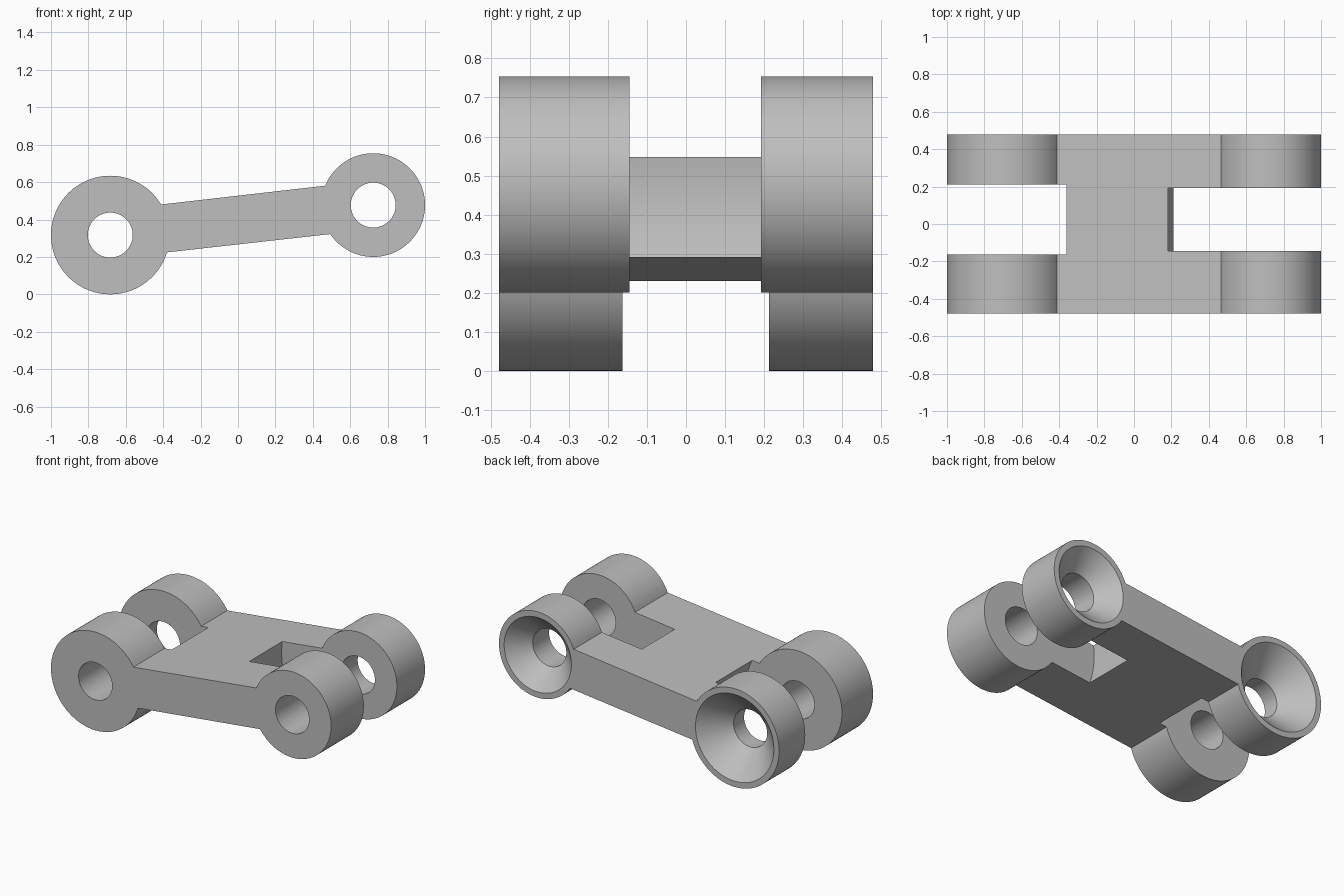
import bpy
import bmesh
from math import sin, cos, radians

cube = bpy.data.objects.get("Cube")
if cube:
    bpy.data.objects.remove(cube, do_unlink=True)

HALF_WIDTH = 0.479
BORE = 0.12
# Each end: centre x, centre z, boss radius, arc start and end, slot radius,
# slot y range, countersink radius
LARGE = dict(x=-0.683, z=0.317, r=0.317, arc=(31, 343), slot=0.365,
             gap=(-0.162, 0.212), sink=0.28)
SMALL = dict(x=0.723, z=0.477, r=0.277, arc=(-146, 158), slot=0.546,
             gap=(-0.145, 0.192), sink=0.24)

grey = bpy.data.materials.new("plain grey")
grey.use_nodes = True
GREY = (0.52, 0.52, 0.52, 1)
grey.diffuse_color = GREY
grey.node_tree.nodes["Principled BSDF"].inputs["Base Color"].default_value = GREY


def make_object(name, bm):
    bmesh.ops.recalc_face_normals(bm, faces=bm.faces[:])
    mesh = bpy.data.meshes.new(name)
    bm.to_mesh(mesh)
    bm.free()
    mesh.materials.append(grey)
    obj = bpy.data.objects.new(name, mesh)
    bpy.context.collection.objects.link(obj)
    return obj


def arc(end, radius, start, stop, count):
    """Points (x, z) around the axis of one end."""
    angles = [radians(start + (stop - start) * i / count) for i in range(count + 1)]
    return [(end["x"] + radius * cos(a), end["z"] + radius * sin(a)) for a in angles]


def lathe(name, end, rings):
    """Closed solid around the y axis of one end, from (y, radius) rings."""
    bm = bmesh.new()
    loops = [[bm.verts.new((x, y, z)) for x, z in arc(end, r, 0, 360, 96)[:-1]]
             for y, r in rings]
    for a, b in zip(loops, loops[1:]):
        for i in range(len(a)):
            j = (i + 1) % len(a)
            bm.faces.new((a[i], a[j], b[j], b[i]))
    bm.faces.new(loops[0])
    bm.faces.new(loops[-1])
    return make_object(name, bm)


# Link body: two bosses joined by a sloping web
bm = bmesh.new()
outline = (arc(LARGE, LARGE["r"], *LARGE["arc"], 96)
           + arc(SMALL, SMALL["r"], *SMALL["arc"], 96))
face = bm.faces.new([bm.verts.new((x, -HALF_WIDTH, z)) for x, z in outline])
sides = bmesh.ops.extrude_face_region(bm, geom=[face], use_keep_orig=True)["geom"]
bmesh.ops.translate(bm, vec=(0, 2 * HALF_WIDTH, 0),
                    verts=[v for v in sides if isinstance(v, bmesh.types.BMVert)])
link = make_object("link_body", bm)

# Cutters: a round-ended slot and a countersunk bore at each end
cutters = []
for label, end in (("large", LARGE), ("small", SMALL)):
    low, high = end["gap"]
    cutters.append(lathe(label + "_slot_cutter", end,
                         [(low, end["slot"]), (high, end["slot"])]))
    depth = end["sink"] - BORE
    cutters.append(lathe(label + "_bore_cutter", end, [
        (-HALF_WIDTH - 0.1, BORE), (HALF_WIDTH - depth, BORE),
        (HALF_WIDTH, end["sink"]), (HALF_WIDTH + 0.1, end["sink"])]))

bpy.ops.object.select_all(action='DESELECT')
bpy.context.view_layer.objects.active = link
link.select_set(True)
for cutter in cutters:
    cutter.hide_render = True
    mod = link.modifiers.new(cutter.name, 'BOOLEAN')
    mod.operation = 'DIFFERENCE'
    mod.solver = 'EXACT'
    mod.object = cutter
    bpy.ops.object.modifier_apply(modifier=mod.name)
    bpy.data.objects.remove(cutter, do_unlink=True)

bpy.ops.object.shade_smooth_by_angle(angle=radians(25))
